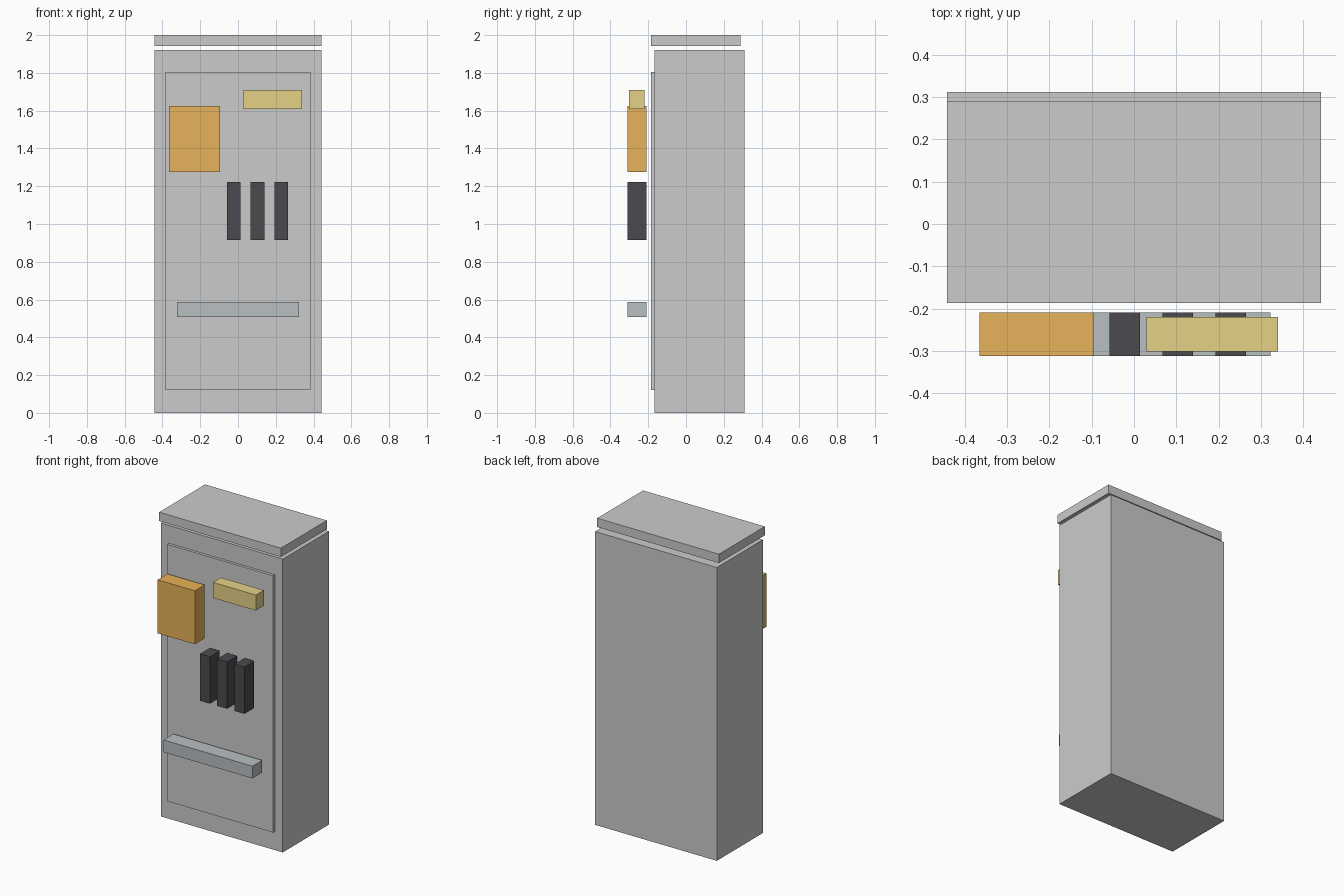
import bpy
import bmesh
from mathutils import Matrix, Vector

if "Cube" in bpy.data.objects:
    bpy.data.objects.remove(bpy.data.objects["Cube"])


def material(name, rgb):
    m = bpy.data.materials.new(name)
    m.diffuse_color = (*rgb, 1.0)
    m.use_nodes = True
    m.node_tree.nodes["Principled BSDF"].inputs["Base Color"].default_value = m.diffuse_color
    return m


def box(name, x, y, z, mat=None):
    """Box from (min, max) pairs along each axis, origin at its centre."""
    lo, hi = Vector((x[0], y[0], z[0])), Vector((x[1], y[1], z[1]))
    bm = bmesh.new()
    bmesh.ops.create_cube(bm, size=1.0, matrix=Matrix.Diagonal((*(hi - lo), 1.0)))
    mesh = bpy.data.meshes.new(name)
    bm.to_mesh(mesh)
    bm.free()
    if mat:
        mesh.materials.append(mat)
    obj = bpy.data.objects.new(name, mesh)
    obj.location = (lo + hi) / 2
    bpy.context.collection.objects.link(obj)
    return obj


orange = material("orange", (0.80, 0.45, 0.10))
yellow = material("yellow", (0.78, 0.64, 0.24))
dark = material("dark", (0.07, 0.07, 0.08))
steel = material("steel", (0.48, 0.52, 0.54))

# Cabinet body, door panel and raised roof cap
box("cabinet_body", (-0.441, 0.441), (-0.167, 0.311), (0.0, 1.921))
box("door_panel", (-0.384, 0.384), (-0.185, -0.167), (0.122, 1.804))
box("roof_cap", (-0.441, 0.441), (-0.186, 0.289), (1.942, 2.0))

# Parts standing just off the front of the door
FRONT = (-0.311, -0.209)
box("control_screen", (-0.365, -0.095), FRONT, (1.275, 1.625), orange)
box("label_plate", (0.030, 0.340), (-0.301, -0.219), (1.608, 1.710), yellow)
box("lower_rail", (-0.322, 0.322), FRONT, (0.508, 0.588), steel)

# Row of three breakers
for i in range(3):
    cx = -0.022 + 0.125 * i
    box(f"breaker_{i + 1}", (cx - 0.036, cx + 0.036), FRONT, (0.915, 1.222), dark)
